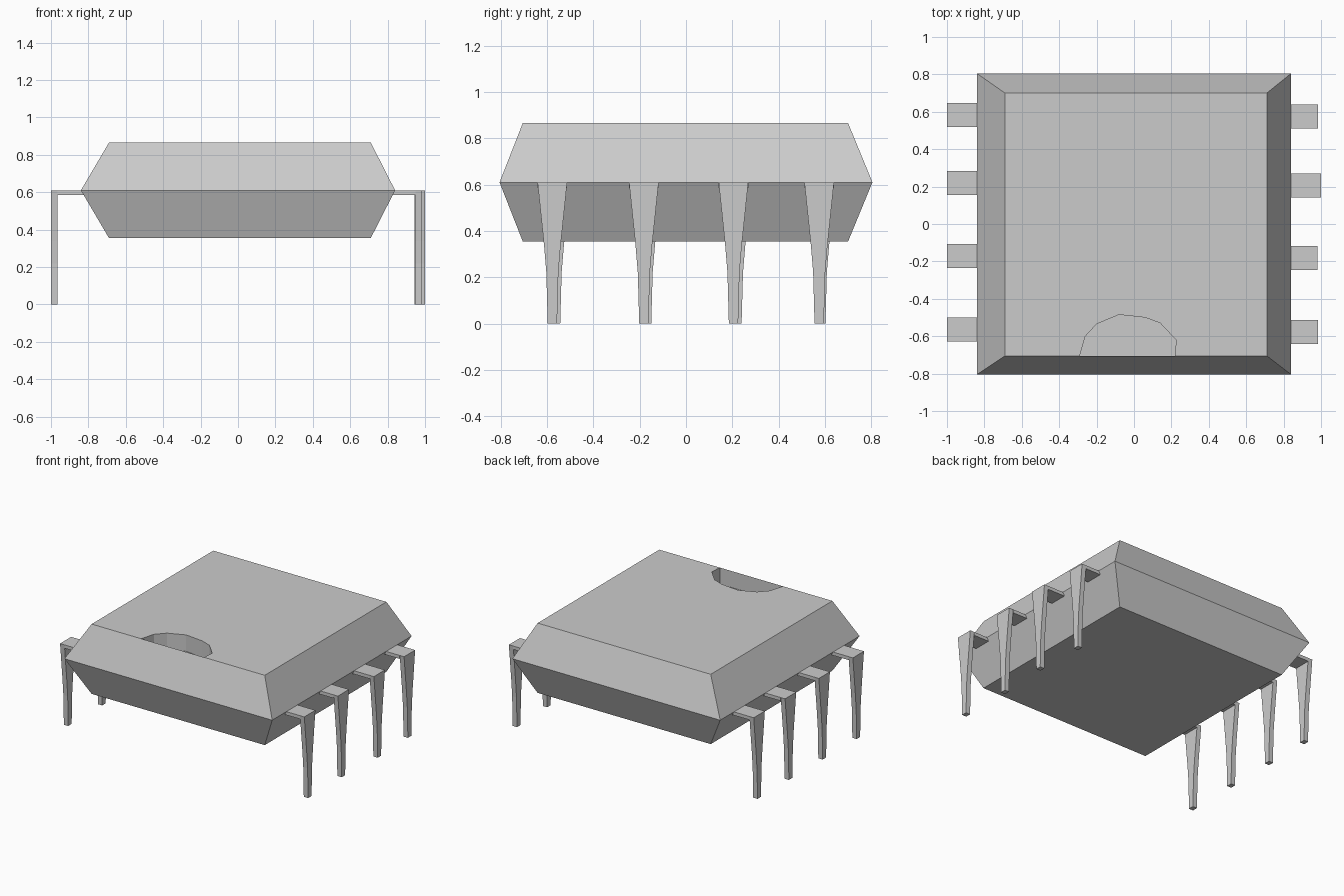
import bpy, bmesh

if "Cube" in bpy.data.objects:
    bpy.data.objects.remove(bpy.data.objects["Cube"])


def make_object(name, bm):
    bmesh.ops.recalc_face_normals(bm, faces=bm.faces)
    mesh = bpy.data.meshes.new(name)
    bm.to_mesh(mesh)
    bm.free()
    obj = bpy.data.objects.new(name, mesh)
    bpy.context.collection.objects.link(obj)
    return obj


def rect(bm, x0, x1, y0, y1, z):
    return [bm.verts.new((x, y, z)) for x, y in ((x0, y0), (x1, y0), (x1, y1), (x0, y1))]


# Chip body: two tapered halves with a rounded pocket sunk into the top's front edge
bm = bmesh.new()
low = rect(bm, -0.69, 0.71, -0.705, 0.70, 0.355)
mid = rect(bm, -0.84, 0.84, -0.805, 0.805, 0.61)
top = rect(bm, -0.69, 0.71, -0.705, 0.70, 0.865)
notch = [(-0.29, -0.705), (-0.26, -0.60), (-0.20, -0.535), (-0.08, -0.485),
         (0.06, -0.50), (0.14, -0.53), (0.225, -0.62), (0.22, -0.705)]
rim = [bm.verts.new((x, y, 0.865)) for x, y in notch]
floor = [bm.verts.new((x, y, 0.745)) for x, y in notch]
bm.faces.new(low[::-1])
for i in range(4):
    j = (i + 1) % 4
    bm.faces.new((low[i], low[j], mid[j], mid[i]))
    if i:
        bm.faces.new((mid[i], mid[j], top[j], top[i]))
bm.faces.new((mid[0], mid[1], top[1], rim[-1], rim[0], top[0]))
bm.faces.new([top[0]] + rim + top[1:])
for i in range(len(rim)):
    j = (i + 1) % len(rim)
    bm.faces.new((rim[i], rim[j], floor[j], floor[i]))
bm.faces.new(floor)
make_object("chip_body", bm)


# Pins: flat tab from the body, then a blade tapering down to the ground
def pin(name, side, y, outer):
    bm = bmesh.new()
    xs = (side * (outer - 0.035), side * outer)
    rows = []
    for half, z in ((0.064, 0.61), (0.036, 0.34), (0.026, 0.22), (0.02, 0.0)):
        rows.append(rect(bm, xs[0], xs[1], y - half, y + half, z))
    bm.faces.new(rows[0])
    bm.faces.new(rows[-1])
    for a, b in zip(rows, rows[1:]):
        for i in range(4):
            j = (i + 1) % 4
            bm.faces.new((a[i], a[j], b[j], b[i]))
    a = rect(bm, side * 0.82, xs[0], y - 0.064, y + 0.064, 0.61)
    b = rect(bm, side * 0.82, xs[0], y - 0.064, y + 0.064, 0.585)
    bm.faces.new(a)
    bm.faces.new(b)
    for i in range(4):
        j = (i + 1) % 4
        bm.faces.new((a[i], a[j], b[j], b[i]))
    make_object(name, bm)


for i, y in enumerate((-0.563, -0.17, 0.22, 0.582)):
    pin(f"left_pin_{i + 1}", -1, y, 1.0)
for i, (y, outer) in enumerate(((-0.577, 0.985), (-0.182, 0.98), (0.205, 1.0), (0.575, 0.985))):
    pin(f"right_pin_{i + 1}", 1, y, outer)
